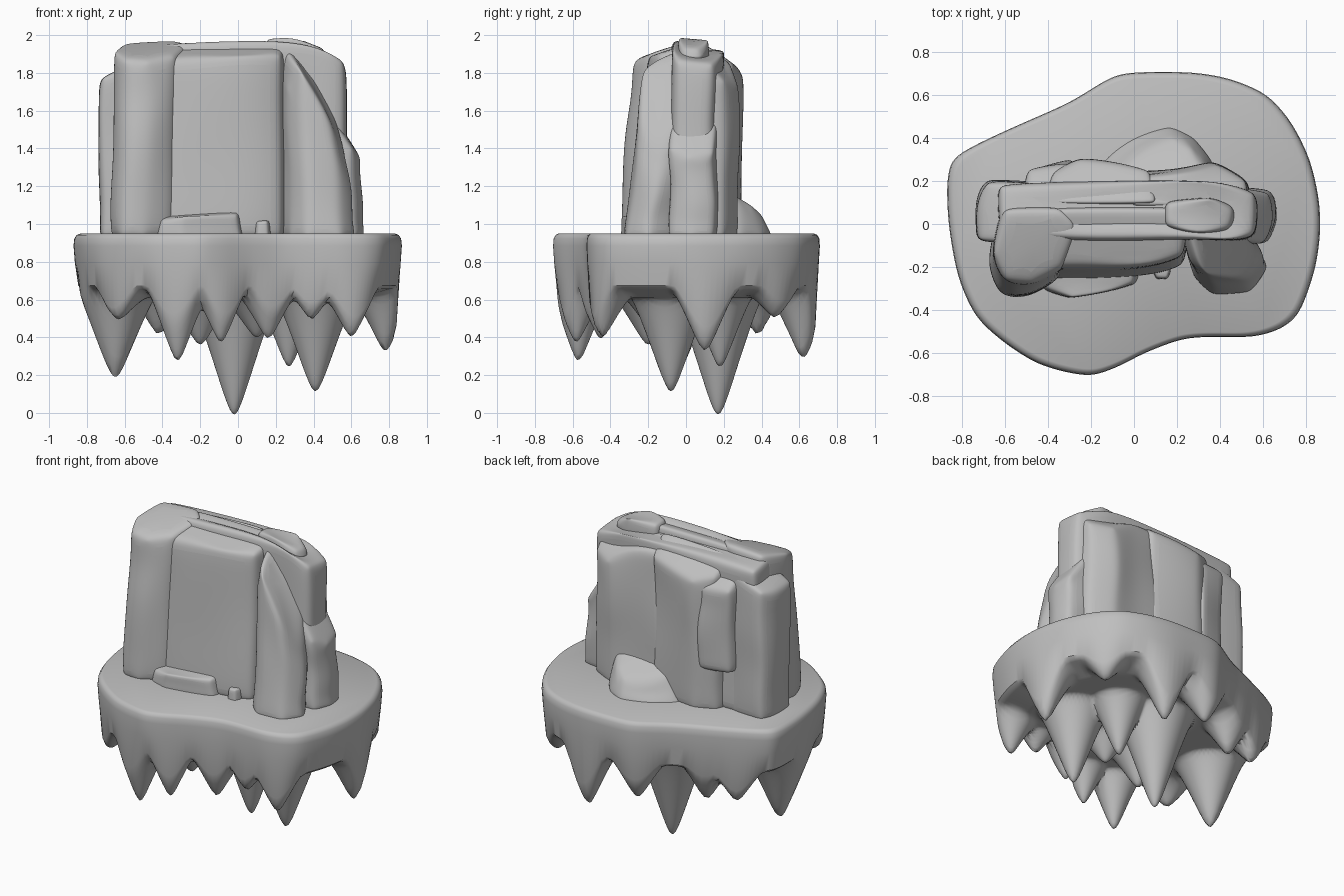
import bpy, bmesh, math
from mathutils import Vector, noise

if "Cube" in bpy.data.objects:
    bpy.data.objects.remove(bpy.data.objects["Cube"])

STONE = (0.52, 0.52, 0.52, 1)
stone = bpy.data.materials.new("grey stone")
stone.use_nodes = True
stone.diffuse_color = STONE
stone.node_tree.nodes["Principled BSDF"].inputs["Base Color"].default_value = STONE


def finish(name, bm, angle=60):
    bmesh.ops.recalc_face_normals(bm, faces=bm.faces)
    mesh = bpy.data.meshes.new(name)
    bm.to_mesh(mesh)
    bm.free()
    mesh.materials.append(stone)
    obj = bpy.data.objects.new(name, mesh)
    bpy.context.collection.objects.link(obj)
    bpy.ops.object.select_all(action='DESELECT')
    obj.select_set(True)
    bpy.context.view_layer.objects.active = obj
    bpy.ops.object.shade_smooth_by_angle(angle=math.radians(angle))
    return obj


def loft(bm, rings):
    """Skin a stack of equal rings and cap both ends."""
    rows = [[bm.verts.new(p) for p in ring] for ring in rings]
    n = len(rows[0])
    for a, b in zip(rows, rows[1:]):
        for i in range(n):
            j = (i + 1) % n
            bm.faces.new((a[i], a[j], b[j], b[i]))
    bm.faces.new(rows[0])
    bm.faces.new(rows[-1])


# Island outline seen from above
OUTLINE = [(-.875, .2), (-.85, .31), (-.7, .39), (-.5, .48), (-.29, .57), (-.1, .695),
           (.02, .71), (.28, .71), (.45, .68), (.62, .61), (.735, .48), (.825, .3),
           (.868, .1), (.87, -.06), (.845, -.22), (.775, -.42), (.69, -.49), (.56, -.53),
           (.35, -.525), (.22, -.535), (.05, -.6), (-.08, -.67), (-.2, -.712), (-.33, -.69),
           (-.46, -.65), (-.6, -.56), (-.74, -.44), (-.825, -.25), (-.868, 0)]

# Hanging spikes: x, y, tip height, base radius
SPIKES = [(-.02, .17, -.01, .22), (.41, -.08, .11, .2), (.27, .18, .24, .16),
          (-.65, -.06, .18, .2), (-.32, -.57, .27, .15), (.78, .1, .32, .16),
          (.28, .62, .28, .16), (-.09, -.58, .37, .13), (.16, -.45, .39, .14),
          (.6, -.44, .4, .14), (-.63, -.44, .49, .15), (.39, -.46, .49, .11),
          (-.42, .38, .41, .14), (-.06, .59, .41, .15), (-.2, -.2, .36, .17),
          (.62, .47, .5, .13), (-.62, .35, .44, .15), (.1, -.15, .4, .17)]


def sample(t):
    k = int(t) % len(OUTLINE)
    a, b = Vector(OUTLINE[k]), Vector(OUTLINE[(k + 1) % len(OUTLINE)])
    return a.lerp(b, t - int(t))


def underside(x, y, s):
    base = .67 - .06 * min(1, (1 - s) * 4)
    z = base
    for sx, sy, tip, r in SPIKES:
        t = math.hypot(x - sx, y - sy) / r
        cone = max(0, 1.16 - 1.08 * math.sqrt(t * t + .022))
        z = min(z, base - (base - tip) * cone ** 1.15)
    return z


# Floating island: flat top, rounded rim, spiky underside
STEPS = 6 * len(OUTLINE)
rim = [sample(i / 6) for i in range(STEPS)]
for _ in range(7):
    rim = [(rim[i - 1] + rim[i] * 2 + rim[(i + 1) % STEPS]) / 4 for i in range(STEPS)]
rings = [[(p.x * s, p.y * s, z) for p in rim]
         for s, z in ((.955, .95), (.98, .943), (.995, .925), (1, .89), (.992, .8))]
for k in range(50):
    s = .97 - .96 * (k / 49)
    rings.append([(p.x * s, p.y * s, underside(p.x * s, p.y * s, s)) for p in rim])
bm = bmesh.new()
loft(bm, rings)
island = finish("floating_island", bm)
smooth = island.modifiers.new("soften", 'SMOOTH')
smooth.factor, smooth.iterations = .4, 2


def rock(name, foot, lean=(0, 0), taper=.93, rough=.03, soft=.04, levels=6, base=.92):
    """Weathered block; foot lists x, y and top height of each corner."""
    cx = sum(p[0] for p in foot) / len(foot)
    cy = sum(p[1] for p in foot) / len(foot)
    rings = []
    for k in range(levels):
        t = k / (levels - 1)
        s = 1 + (taper - 1) * t
        ring = []
        for x, y, top in foot:
            n = noise.noise_vector(Vector((x * 3, y * 3, t * 2.5 + len(name))))
            w = rough * min(1, t * 4)
            ring.append((cx + (x - cx) * s + lean[0] * t + n.x * w,
                         cy + (y - cy) * s + lean[1] * t + n.y * w,
                         base + (top - base) * t))
        rings.append(ring)
    bm = bmesh.new()
    loft(bm, rings)
    obj = finish(name, bm)
    bevel = obj.modifiers.new("worn edges", 'BEVEL')
    bevel.width, bevel.segments, bevel.angle_limit = soft, 2, math.radians(25)
    sub = obj.modifiers.new("weathering", 'SUBSURF')
    sub.levels = sub.render_levels = 2
    return obj


# Wall core and its two ends
rock("main_wall", [(-.66, -.07, 1.95), (-.2, -.08, 1.98), (.25, -.07, 1.99), (.45, -.09, 1.97),
                   (.59, -.08, 1.86), (.6, .15, 1.85), (.42, .19, 1.93), (.25, .2, 1.95),
                   (-.2, .2, 1.93), (-.66, .2, 1.91)], taper=.96, soft=.05)
rock("left_end_block", [(-.73, -.08, 1.78), (-.5, -.1, 1.88), (-.45, .2, 1.88), (-.7, .21, 1.79),
                        (-.74, .1, 1.76)], taper=.97)
rock("right_end_block", [(.4, -.08, 1.74), (.63, -.1, 1.4), (.68, .02, 1.36), (.66, .15, 1.38),
                         (.42, .18, 1.74)], lean=(-.02, 0), taper=.96)

# Front face: two pillars around a recessed panel
rock("front_left_pillar", [(-.68, -.19, 1.94), (-.63, -.34, 1.87), (-.5, -.35, 1.87), (-.35, -.26, 1.9),
                           (-.28, -.04, 1.98), (-.36, .06, 1.98), (-.64, .04, 1.97)],
     lean=(.02, .05), taper=.95, soft=.05)
rock("front_panel", [(-.42, -.26, 1.87), (-.2, -.26, 1.89), (.05, -.25, 1.92), (.24, -.2, 1.9),
                     (.26, .04, 1.98), (-.42, .04, 1.98)], lean=(0, .05), taper=1, rough=.015, soft=.05)
rock("front_right_pillar", [(.27, -.25, 1.88), (.36, -.34, 1.84), (.55, -.33, 1.58), (.64, -.2, 1.4),
                            (.55, -.06, 1.66), (.4, -.02, 1.92), (.22, -.04, 1.95)],
     lean=(-.03, .08), taper=.84)

# Back face slabs and the crest
rock("back_slab", [(-.44, .08, 1.95), (.12, .08, 1.97), (.08, .25, 1.85), (-.1, .28, 1.82),
                   (-.26, .3, 1.79), (-.4, .24, 1.82)], taper=.97)
rock("back_corner_slab", [(-.05, .08, 1.97), (.54, .08, 1.88), (.54, .2, 1.76), (.38, .28, 1.74),
                          (.2, .25, 1.84), (0, .25, 1.86)], taper=.95)
rock("back_plate", [(-.52, .1, 1.87), (-.3, .1, 1.87), (-.28, .3, 1.76), (-.5, .25, 1.76)],
     taper=1, base=1.2)
rock("crest", [(.14, -.02, 1.98), (.3, -.05, 2.02), (.46, -.03, 1.93), (.48, .08, 1.92),
               (.36, .13, 2.0), (.14, .11, 1.98)], taper=.98, soft=.05, rough=.01, levels=2, base=1.85)

# Fallen stones at the foot of the wall
rock("back_boulder", [(-.17, .16, 1.16), (.38, .16, 1.22), (.38, .29, 1.17), (.29, .41, 1.1),
                      (.17, .475, 1.07), (-.03, .42, 1.06), (-.17, .3, 1.1)],
     lean=(.03, -.04), taper=.72, levels=3)
rock("front_rubble", [(-.45, -.2, 1.05), (-.43, -.31, 1.02), (-.3, -.35, 1.05), (-.12, -.32, 1.06),
                      (.02, -.28, 1.05), (.04, -.18, 1.08)], taper=.9, soft=.025, levels=3, rough=.01)
rock("front_pebble", [(.08, -.2, 1.02), (.1, -.26, 1.01), (.16, -.26, 1.02), (.18, -.2, 1.02)],
     taper=.85, soft=.015, levels=2, rough=.01)
